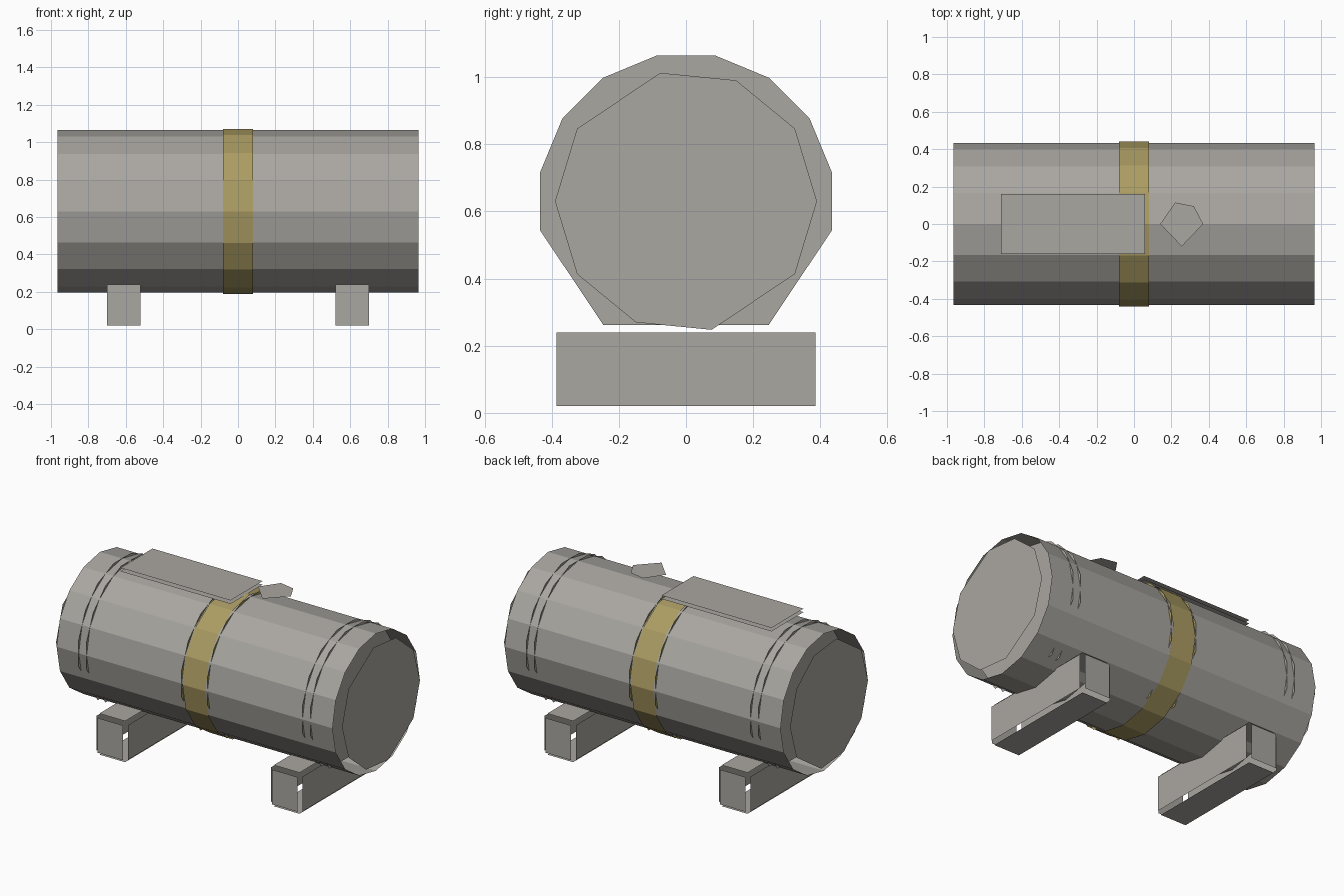
import bpy
import math
from mathutils import Vector

cube = bpy.data.objects.get("Cube")
if cube:
    bpy.data.objects.remove(cube)

AXIS_Z = 0.63          # height of the tank's axis
STEP = math.pi / 16    # angular unit, counted from the top


def material(name, rgb):
    mat = bpy.data.materials.new(name)
    mat.use_nodes = True
    color = (*rgb, 1)
    mat.diffuse_color = color
    bsdf = next(n for n in mat.node_tree.nodes if n.type == 'BSDF_PRINCIPLED')
    bsdf.inputs["Base Color"].default_value = color
    bsdf.inputs["Roughness"].default_value = 0.8
    return mat


GREY = material("warm grey", (0.40, 0.385, 0.355))
YELLOW = material("dull yellow", (0.41, 0.335, 0.125))


def build(name, verts, faces, mat):
    mesh = bpy.data.meshes.new(name)
    mesh.from_pydata(verts, [], faces)
    mesh.materials.append(mat)
    obj = bpy.data.objects.new(name, mesh)
    bpy.context.collection.objects.link(obj)
    return obj


def circle(x, radius, steps):
    return [(x, radius * math.sin(s * STEP), AXIS_Z + radius * math.cos(s * STEP))
            for s in steps]


def tube(name, half, radius, mat):
    n = 16
    steps = range(0, 2 * n, 2)
    verts = circle(-half, radius, steps) + circle(half, radius, steps)
    faces = [(i, i + n, (i + 1) % n + n, (i + 1) % n) for i in range(n)]
    build(name, verts, faces, mat)


def disc(name, x, radius, steps, mat):
    order = list(steps) if x < 0 else list(reversed(steps))
    order.reverse()
    build(name, circle(x, radius, order), [range(len(order))], mat)


def sheet(name, points, z, mat):
    build(name, [(x, y, z) for x, y in points], [range(len(points))], mat)


# Tank shell and the painted band around its middle
tube("tank_shell", 0.965, 0.434, GREY)
tube("middle_band", 0.08, 0.441, YELLOW)

# Thin hoop plates that just break through the shell
half_hoop = [1, 3, 5, 7, 9, 13]
hoop = half_hoop + [32 - s for s in reversed(half_hoop)]
for side, sign in (("right", -1), ("left", 1)):
    for part, x in (("inner", 0.755), ("outer", 0.81)):
        disc(f"{side}_{part}_hoop", sign * x, 0.443, hoop, GREY)
    disc(f"{side}_band_edge", sign * 0.09, 0.443, hoop, YELLOW)

    # End plate
    disc(f"{side}_end_plate", sign, 0.39, [2, 5, 8, 11, 15, 18, 21, 24, 27, 31], GREY)

# Deck plate on top, two separate sheets
deck = [(-0.71, -0.16), (0.06, -0.16), (0.06, 0.16), (-0.71, 0.16)]
sheet("deck_top", deck, 1.092, GREY)
sheet("deck_underside", deck[::-1], 1.07, GREY)

# Filler cap
sheet("filler_cap",
      [(0.14, 0), (0.255, -0.12), (0.37, 0), (0.32, 0.095), (0.22, 0.115)],
      1.14, GREY)


# Saddles: six flat panels each, with open seams along the edges
def saddle(name, cx):
    center = Vector((cx, 0, 0.13))
    size = Vector((0.11, 0.405, 0.13))
    gap = 0.02
    verts, faces = [], []
    for axis in range(3):
        u, v = (axis + 1) % 3, (axis + 2) % 3
        for sign in (-1, 1):
            start = len(verts)
            for a, b in ((-1, -1), (1, -1), (1, 1), (-1, 1)):
                p = Vector()
                p[axis] = sign * size[axis]
                p[u] = a * sign * (size[u] - gap)
                p[v] = b * (size[v] - gap)
                verts.append(center + p)
            faces.append(range(start, start + 4))
    build(name, verts, faces, GREY)


saddle("right_saddle", -0.61)
saddle("left_saddle", 0.61)
